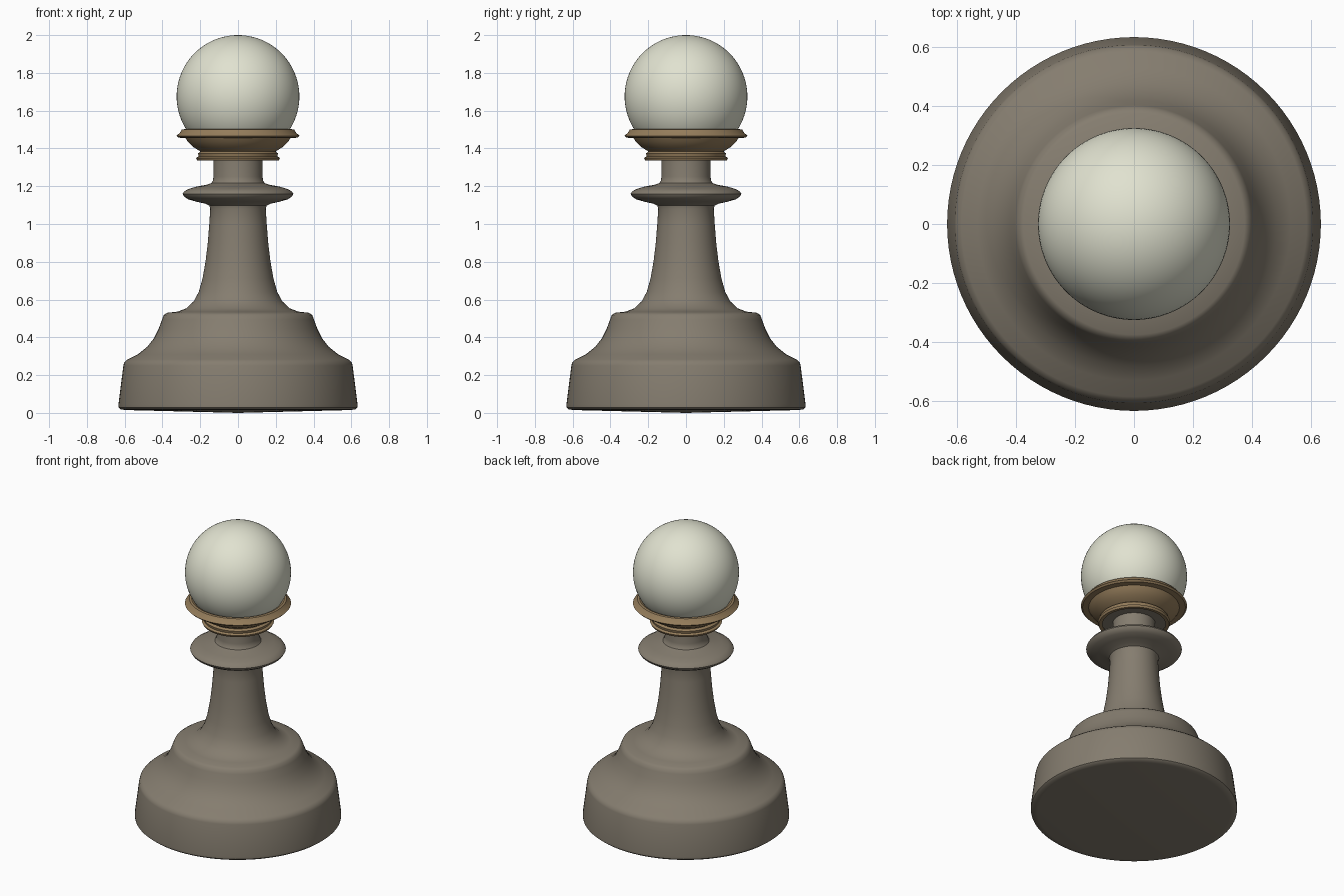
import bpy, bmesh, math

cube = bpy.data.objects.get("Cube")
if cube:
    bpy.data.objects.remove(cube, do_unlink=True)

SEGMENTS = 96


def material(name, rgb):
    mat = bpy.data.materials.new(name)
    mat.use_nodes = True
    color = (*rgb, 1)
    mat.diffuse_color = color
    mat.node_tree.nodes["Principled BSDF"].inputs["Base Color"].default_value = color
    return mat


def finish(bm, name, mat, angle):
    mesh = bpy.data.meshes.new(name)
    bm.to_mesh(mesh)
    bm.free()
    mesh.materials.append(mat)
    obj = bpy.data.objects.new(name, mesh)
    bpy.context.collection.objects.link(obj)
    bpy.ops.object.select_all(action='DESELECT')
    bpy.context.view_layer.objects.active = obj
    obj.select_set(True)
    bpy.ops.object.shade_smooth_by_angle(angle=math.radians(angle))
    return obj


def lathe(name, profile, mat, angle=35):
    """Revolve (radius, height) points around z."""
    bm = bmesh.new()
    verts = [bm.verts.new((r, 0, z)) for r, z in profile]
    edges = [bm.edges.new(pair) for pair in zip(verts, verts[1:])]
    bmesh.ops.spin(bm, geom=verts + edges, axis=(0, 0, 1), cent=(0, 0, 0),
                   angle=math.tau, steps=SEGMENTS, use_duplicate=False)
    bmesh.ops.remove_doubles(bm, verts=bm.verts, dist=0.0002)
    bmesh.ops.recalc_face_normals(bm, faces=bm.faces)
    return finish(bm, name, mat, angle)


stone = material("warm grey", (0.235, 0.205, 0.16))
brass = material("dull brass", (0.30, 0.205, 0.105))
ivory = material("pale ivory", (0.75, 0.76, 0.63))

# Turned body: foot, shoulder, stem, collar, neck and the plate under the cup
foot = [(0, 0), (0.59, 0.015), (0.62, 0.018), (0.632, 0.028), (0.633, 0.045),
        (0.607, 0.25), (0.602, 0.268), (0.585, 0.283)]
shoulder = [(0.53, 0.31), (0.48, 0.35), (0.445, 0.395), (0.42, 0.445),
            (0.402, 0.495), (0.393, 0.518), (0.375, 0.53)]
stem = [(0.32, 0.536), (0.275, 0.553), (0.235, 0.59), (0.208, 0.64),
        (0.188, 0.71), (0.172, 0.80), (0.16, 0.90), (0.152, 1.0), (0.147, 1.08)]
collar = [(0.152, 1.097), (0.175, 1.108), (0.22, 1.118), (0.262, 1.13),
          (0.285, 1.145), (0.293, 1.16), (0.285, 1.173), (0.26, 1.186),
          (0.22, 1.198), (0.165, 1.208), (0.142, 1.216), (0.133, 1.23)]
neck = [(0.13, 1.25), (0.13, 1.345), (0.195, 1.345), (0.195, 1.365), (0, 1.365)]
lathe("body", foot + shoulder + stem + collar + neck, stone)

# Cup holding the ball: stepped lower ring, flared bowl and rim
lower_ring = [(0.193, 1.338), (0.215, 1.336), (0.222, 1.35), (0.208, 1.358),
              (0.212, 1.374), (0.198, 1.384)]
bowl = [(0.212, 1.392), (0.24, 1.41), (0.265, 1.435), (0.278, 1.455)]
rim = [(0.315, 1.457), (0.325, 1.467), (0.308, 1.483), (0.298, 1.499),
       (0.285, 1.502), (0.27, 1.495)]
lathe("cup", lower_ring + bowl + rim, brass, 30)

# Ball
bm = bmesh.new()
bmesh.ops.create_uvsphere(bm, u_segments=SEGMENTS, v_segments=48, radius=0.325)
bmesh.ops.translate(bm, verts=bm.verts, vec=(0, 0, 1.675))
finish(bm, "ball", ivory, 60)
